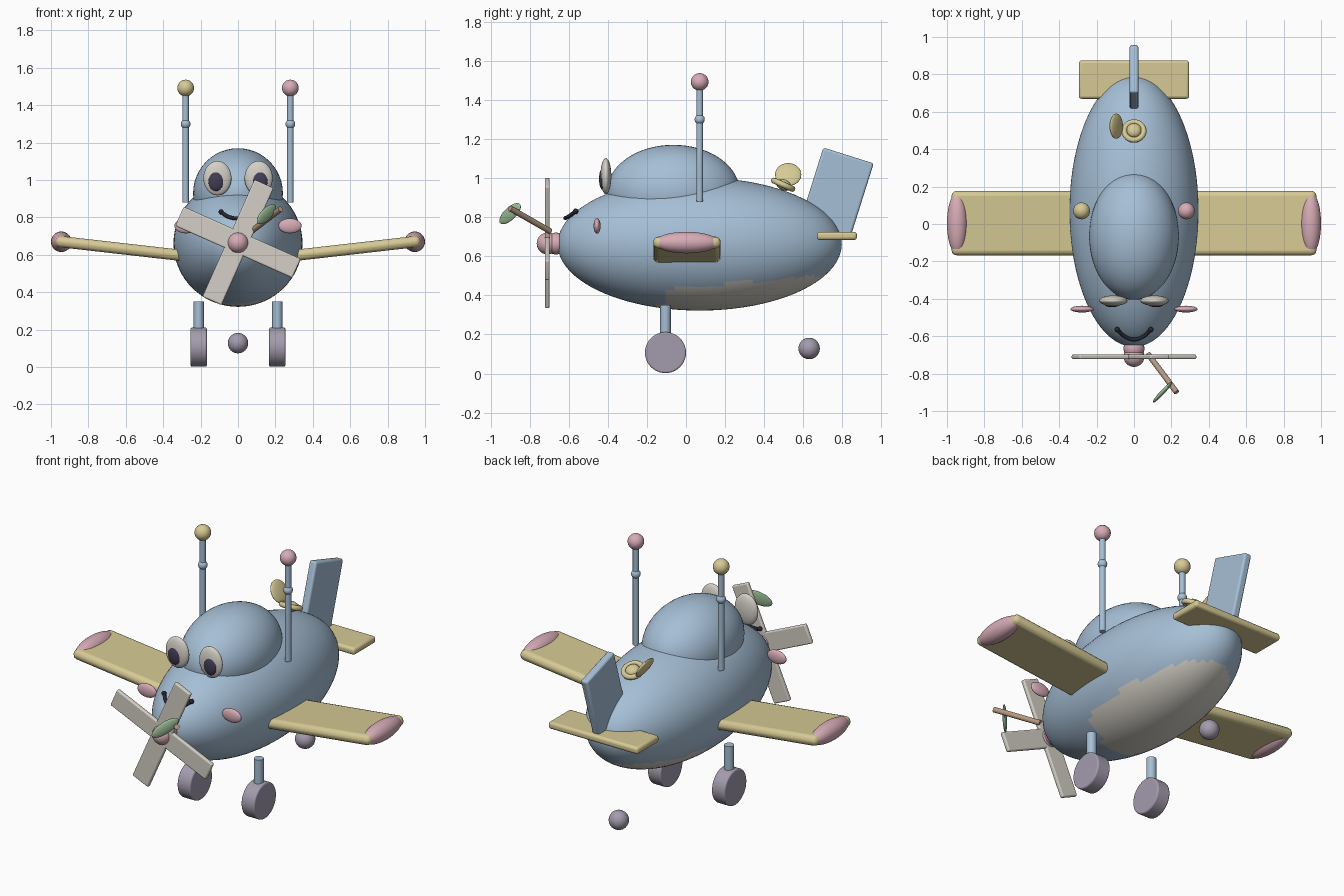
import bpy
import bmesh
from math import radians, pi
from mathutils import Matrix, Vector

if "Cube" in bpy.data.objects:
    bpy.data.objects.remove(bpy.data.objects["Cube"], do_unlink=True)


def paint(name, r, g, b):
    m = bpy.data.materials.new(name)
    m.use_nodes = True
    m.diffuse_color = (r, g, b, 1)
    m.node_tree.nodes["Principled BSDF"].inputs["Base Color"].default_value = (r, g, b, 1)
    return m


BLUE = paint("soft blue", .38, .52, .67)
YELLOW = paint("straw yellow", .68, .59, .30)
PINK = paint("dusty pink", .68, .41, .47)
CREAM = paint("warm white", .66, .63, .57)
GREY = paint("lilac grey", .37, .33, .42)
PUPIL = paint("dark plum", .055, .045, .09)
INK = paint("ink", .02, .02, .035)
GREEN = paint("leaf green", .34, .53, .32)
BROWN = paint("twig brown", .47, .32, .22)


def finish(name, bm, mat, matrix, bevel=0):
    mesh = bpy.data.meshes.new(name)
    bm.to_mesh(mesh)
    bm.free()
    mesh.materials.append(mat)
    ob = bpy.data.objects.new(name, mesh)
    bpy.context.scene.collection.objects.link(ob)
    ob.matrix_world = matrix
    if bevel:
        mod = ob.modifiers.new("rounded edges", 'BEVEL')
        mod.width = bevel
        mod.segments = 3
    bpy.ops.object.select_all(action='DESELECT')
    ob.select_set(True)
    bpy.context.view_layer.objects.active = ob
    bpy.ops.object.shade_smooth_by_angle(angle=radians(35))
    return ob


def place(loc, rot=None):
    return Matrix.Translation(loc) @ (rot or Matrix()).to_4x4()


def ball(name, loc, radii, mat, rot=None, segs=32):
    bm = bmesh.new()
    bmesh.ops.create_uvsphere(bm, u_segments=segs, v_segments=segs * 5 // 8, radius=1)
    bmesh.ops.rotate(bm, verts=bm.verts, matrix=Matrix.Rotation(pi / 2, 3, 'X'))
    bmesh.ops.scale(bm, verts=bm.verts, vec=radii)
    return finish(name, bm, mat, place(loc, rot))


def sphere(name, loc, r, mat):
    return ball(name, loc, (r, r, r), mat, segs=24)


def box(name, loc, size, mat, rot=None, bevel=.01):
    bm = bmesh.new()
    bmesh.ops.create_cube(bm, size=1)
    bmesh.ops.scale(bm, verts=bm.verts, vec=size)
    return finish(name, bm, mat, place(loc, rot), bevel)


def rod(name, start, end, r, mat, bevel=0, segs=24):
    a, b = Vector(start), Vector(end)
    bm = bmesh.new()
    bmesh.ops.create_cone(bm, cap_ends=True, segments=segs, radius1=r, radius2=r,
                          depth=(b - a).length)
    turn = (b - a).to_track_quat('Z', 'Y').to_matrix()
    return finish(name, bm, mat, place((a + b) / 2, turn), bevel)


# Fuselage with a painted belly patch
body = ball("fuselage", (0, .07, .662), (.345, .727, .34), BLUE, segs=72)
body.data.materials.append(CREAM)
for face in body.data.polygons:
    c = body.matrix_world @ face.center
    if c.z < min(.44 + .09 * c.y, .36 + 1.4 * (c.y + .13)):
        face.material_index = 1

# Canopy
ball("canopy", (0, -.065, .93), (.24, .34, .24), BLUE, segs=48)

# Paired parts
for side, label in ((-1, "right"), (1, "left")):
    ball(label + "_eye", (side * .11, -.41, 1.01), (.075, .028, .092), CREAM)
    ball(label + "_pupil", (side * .117, -.427, .995), (.042, .018, .054), PUPIL)
    ball(label + "_cheek", (side * .278, -.455, .755), (.062, .018, .04), PINK)
    sphere(label + "_smile_end", (side * .09, -.565, .83), .014, INK)

    # Wing with dihedral and a rounded tip
    tilt = Matrix.Rotation(side * -radians(6.5), 3, 'Y')
    box(label + "_wing", (side * .61, .005, .632), (.735, .345, .06), YELLOW, tilt, .027)
    ball(label + "_wing_tip", (side * .945, .003, .67), (.055, .165, .055), PINK)

    # Antenna
    x = side * .28
    rod(label + "_antenna_pole", (x, .07, .88), (x, .07, 1.47), .017, BLUE)
    sphere(label + "_antenna_bead", (x, .07, 1.3), .026, BLUE)
    sphere(label + "_antenna_ball", (x, .07, 1.492), .045, PINK if side > 0 else YELLOW)

    # Landing gear
    x = side * .21
    rod(label + "_gear_leg", (x, -.105, .18), (x, -.105, .35), .027, BLUE)
    rod(label + "_wheel", (x - .043, -.105, .107), (x + .043, -.105, .107), .105, GREY, .008, 40)

sphere("tail_wheel", (0, .63, .128), .055, GREY)

# Smile
curve = bpy.data.curves.new("smile", 'CURVE')
curve.dimensions = '3D'
curve.bevel_depth = .01
curve.bevel_resolution = 3
spline = curve.splines.new('BEZIER')
path = [(-.09, -.565, .83), (-.052, -.6, .804), (0, -.618, .795),
        (.052, -.6, .804), (.09, -.565, .83)]
spline.bezier_points.add(len(path) - 1)
for point, co in zip(spline.bezier_points, path):
    point.co = co
    point.handle_left_type = point.handle_right_type = 'AUTO'
curve.materials.append(INK)
bpy.context.scene.collection.objects.link(bpy.data.objects.new("smile", curve))

# Propeller
sphere("propeller_mount", (0, -.665, .665), .056, PINK)
sphere("propeller_hub", (0, -.708, .665), .056, PINK)
for i, word in enumerate(("upright", "cross")):
    box(word + "_blade", (0, -.71, .667), (.112, .025, .685), CREAM,
        Matrix.Rotation(radians(24 + 90 * i), 3, 'Y'), .008)

# Twig and leaf caught on the propeller
rod("twig", (.075, -.695, .728), (.228, -.9, .845), .015, BROWN)
along = Vector((.58, .62, .53)).normalized()
thin = Vector((.73, -.68, 0)).normalized()
leaf_turn = Matrix((along, thin, along.cross(thin))).transposed()
ball("leaf", (.152, -.9, .818), (.085, .012, .035), GREEN, leaf_turn)

# Tail
box("tailplane", (0, .772, .704), (.59, .205, .042), YELLOW, bevel=.015)
box("tail_fin", (0, .77, .92), (.046, .27, .41), BLUE,
    Matrix.Rotation(radians(-17.5), 3, 'X'), .012)

# Winding fitting behind the canopy: ring, knob and tilted dish
slope = Matrix.Rotation(radians(-24), 3, 'X')
bpy.ops.mesh.primitive_torus_add(major_radius=.052, minor_radius=.015,
                                 major_segments=32, minor_segments=12)
ring = bpy.context.object
ring.name = "fitting_ring"
ring.matrix_world = place((0, .497, .966), slope)
ring.data.materials.append(YELLOW)
bpy.ops.object.shade_smooth()
ball("fitting_knob", (0, .5, .965), (.04, .04, .028), YELLOW, slope)
ball("fitting_dish", (-.095, .523, 1.018), (.016, .067, .067), YELLOW,
     Matrix.Rotation(radians(-30), 3, 'Y'))
